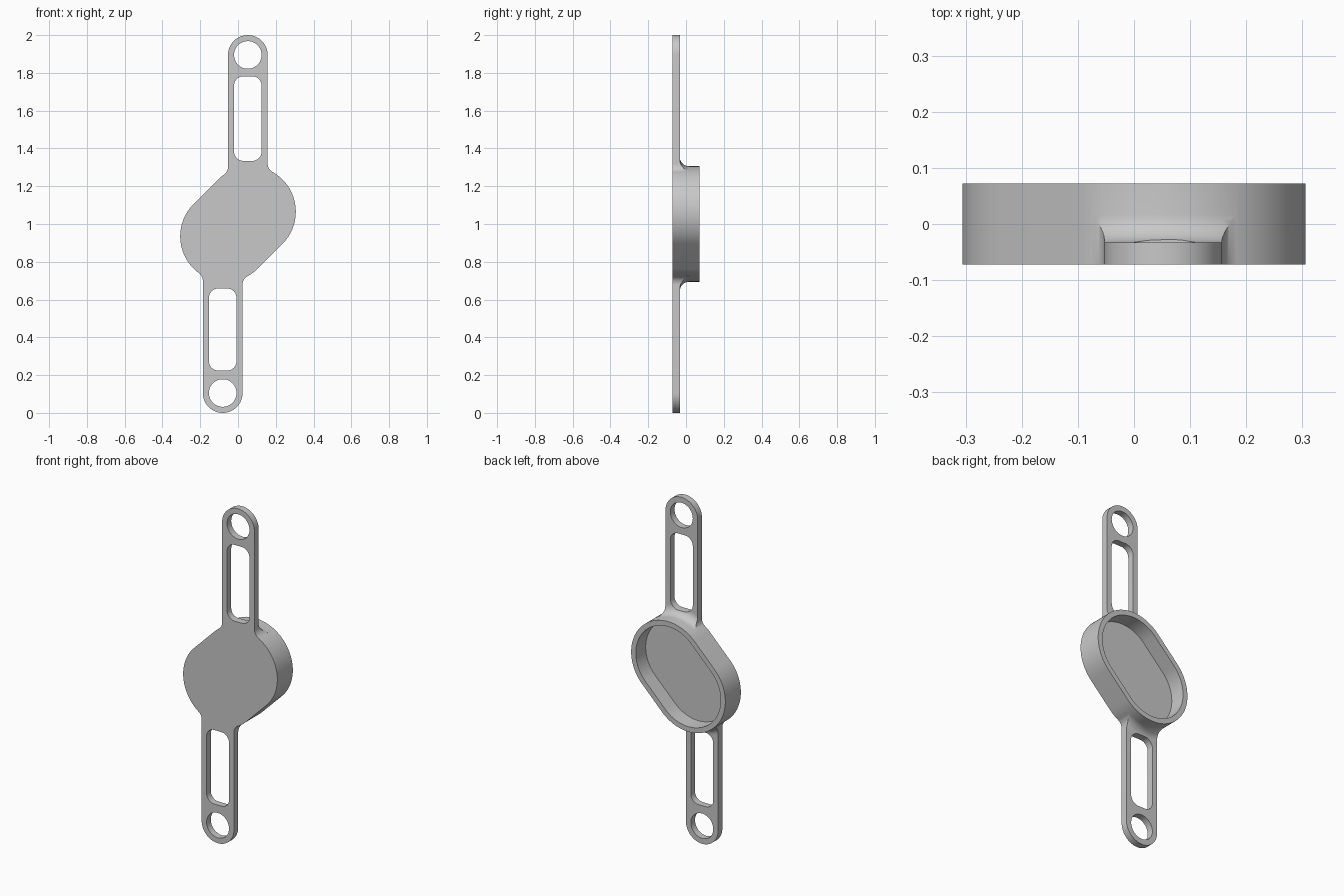
import bpy, bmesh
from math import sin, cos, pi, radians, hypot, atan2

if "Cube" in bpy.data.objects:
    bpy.data.objects.remove(bpy.data.objects["Cube"], do_unlink=True)

FRONT, BACK, PLATE = -0.072, 0.072, -0.033   # depths along y
RADIUS, SHIFT = 0.241, 0.065                 # capsule body: end radius, end centre offset
HALF, TIP, BLEND = 0.105, 1.895, 0.05        # arm half width, tip centre height, fillet radius
LIP, DEPTH = 0.03, 0.092                     # recess: rim width and depth

grey = bpy.data.materials.new("grey_plastic")
grey.use_nodes = True
grey.diffuse_color = (0.58, 0.58, 0.58, 1)
grey.node_tree.nodes["Principled BSDF"].inputs["Base Color"].default_value = (0.58, 0.58, 0.58, 1)


def arc(cx, cz, r, a0, a1, n=24):
    return [(cx + r * cos(a0 + (a1 - a0) * i / n), cz + r * sin(a0 + (a1 - a0) * i / n))
            for i in range(n + 1)]


def capsule(offset):
    """Diagonal capsule outline grown by an offset."""
    r = RADIUS + offset
    return (arc(SHIFT, 1 + SHIFT, r, -pi / 4, 3 * pi / 4, 48)
            + arc(-SHIFT, 1 - SHIFT, r, 3 * pi / 4, 7 * pi / 4, 48))


def loft(name, rings):
    """Closed solid through (outline, depth) rings."""
    bm = bmesh.new()
    loops = [[bm.verts.new((x, y, z)) for x, z in pts] for pts, y in rings]
    for a, b in zip(loops, loops[1:]):
        for i in range(len(a)):
            j = (i + 1) % len(a)
            bm.faces.new((a[i], a[j], b[j], b[i]))
    bm.faces.new(loops[0][::-1])
    bm.faces.new(loops[-1])
    bmesh.ops.recalc_face_normals(bm, faces=bm.faces)
    mesh = bpy.data.meshes.new(name)
    bm.to_mesh(mesh)
    bm.free()
    mesh.materials.append(grey)
    ob = bpy.data.objects.new(name, mesh)
    bpy.context.collection.objects.link(ob)
    return ob


def prism(name, pts, y0, y1):
    return loft(name, [(pts, y0), (pts, y1)])


def combine(target, tool, operation):
    mod = target.modifiers.new(operation.lower(), "BOOLEAN")
    mod.object, mod.operation, mod.solver = tool, operation, "EXACT"
    bpy.context.view_layer.objects.active = target
    bpy.ops.object.modifier_apply(modifier=mod.name)
    bpy.data.objects.remove(tool, do_unlink=True)


def body_distance(x, z):
    """Nearest point on the capsule's core line, and the distance to it."""
    t = max(-SHIFT, min(SHIFT, (x + z - 1) / 2))
    return t, hypot(x - t, z - 1 - t)


def root_fillet(cx, side):
    """Arc from the arm's side edge to the body outline."""
    x, low, high = cx + side * (HALF + BLEND), 1.1, 1.6
    for _ in range(40):
        mid = (low + high) / 2
        if body_distance(x, mid)[1] < RADIUS + BLEND:
            low = mid
        else:
            high = mid
    t, _ = body_distance(x, low)
    end = atan2(1 + t - low, t - x)
    start = 0 if side < 0 else pi
    if side > 0 and end < 0:
        end += 2 * pi
    return arc(x, low, BLEND, start, end, 10)


def build_arm(name, cx, slot_low, slot_high, flip):
    place = (lambda pts: [(-x, 2 - z) for x, z in pts]) if flip else (lambda pts: pts)
    # strap outline: rounded tip, straight sides, blended root
    outline = (arc(cx, TIP, HALF, 0, pi, 36) + root_fillet(cx, -1)
               + [(cx - HALF, 1.05), (cx + HALF, 1.05)] + root_fillet(cx, 1)[::-1])
    arm = prism(name, place(outline), FRONT, 0.2)
    # envelope: flat plate thickness curving up into the body wall
    rings = [(capsule(1), -0.2), (capsule(1), PLATE)]
    for i in range(11):
        a = pi / 2 * i / 10
        rings.append((capsule(BLEND * (1 - sin(a))), PLATE + BLEND * (1 - cos(a))))
    rings.append((capsule(-0.02), PLATE + BLEND))
    combine(arm, loft("envelope", rings), "INTERSECT")
    # tip hole and long rounded slot
    hole = arc(cx, TIP, 0.073, 0, 2 * pi, 48)[:-1]
    combine(arm, prism("hole", place(hole), -0.3, 0.3), "DIFFERENCE")
    r, w, slot = 0.05, 0.073, []
    for k, (x, z) in enumerate([(cx + w - r, slot_high - r), (cx - w + r, slot_high - r),
                                (cx - w + r, slot_low + r), (cx + w - r, slot_low + r)]):
        slot += arc(x, z, r, k * pi / 2, (k + 1) * pi / 2, 10)
    combine(arm, prism("slot", place(slot), -0.3, 0.3), "DIFFERENCE")
    return arm


# capsule body joined to both arms
body = prism("body_with_arms", capsule(0), FRONT, BACK)
combine(body, build_arm("upper_arm", 0.052, 1.334, 1.782, False), "UNION")
combine(body, build_arm("lower_arm", 0.081, 1.341, 1.776, True), "UNION")

# straight-walled recess in the back
combine(body, prism("recess", capsule(-LIP), BACK - DEPTH, 0.3), "DIFFERENCE")

# weld slivers left by the joins
bm = bmesh.new()
bm.from_mesh(body.data)
bmesh.ops.remove_doubles(bm, verts=bm.verts, dist=0.0002)
bm.to_mesh(body.data)
bm.free()

bpy.ops.object.select_all(action="DESELECT")
body.select_set(True)
bpy.context.view_layer.objects.active = body
bpy.ops.object.shade_smooth_by_angle(angle=radians(30))
